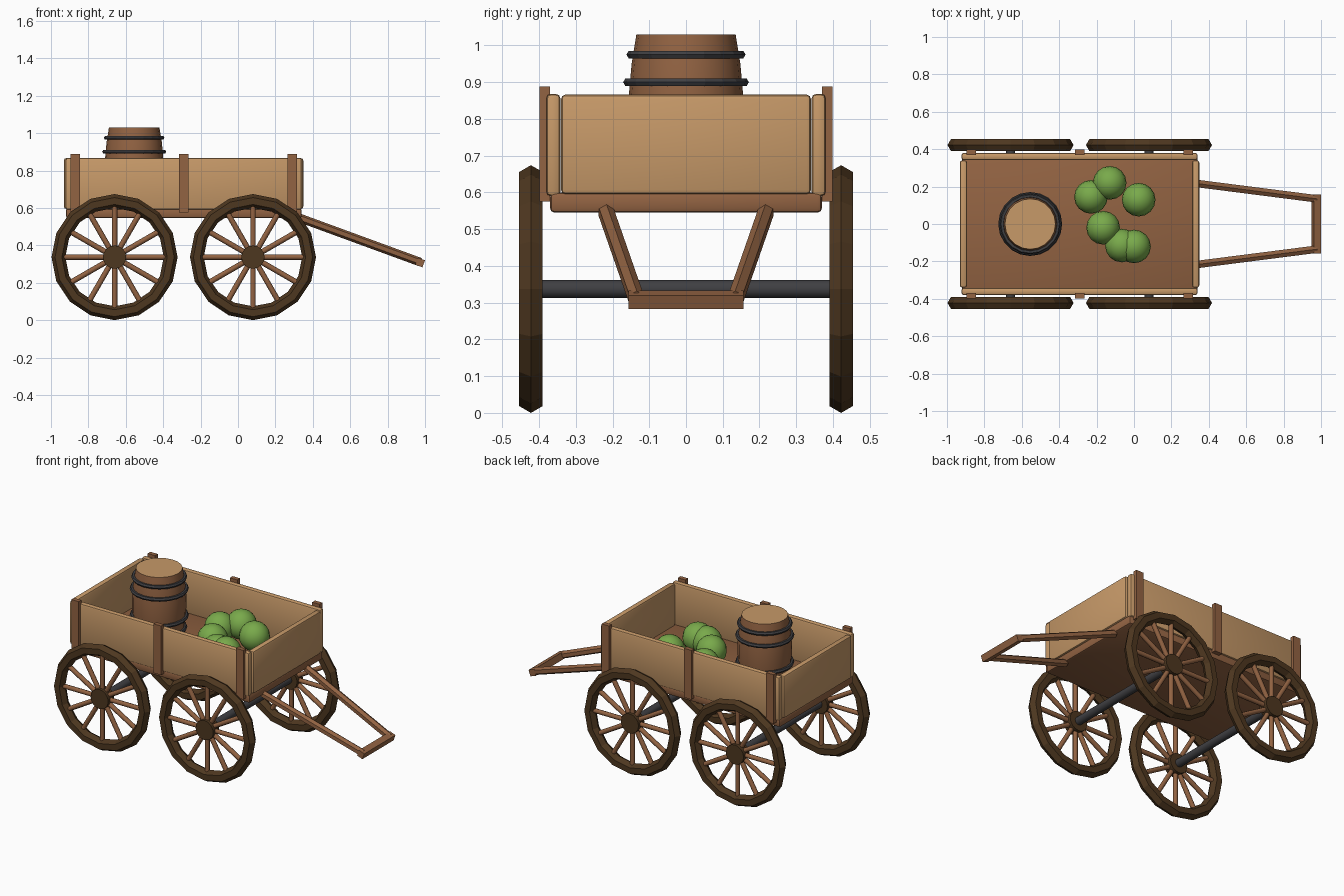
import bpy, bmesh, math
from mathutils import Vector, Matrix

cube = bpy.data.objects.get("Cube")
if cube:
    bpy.data.objects.remove(cube, do_unlink=True)


def material(name, color):
    m = bpy.data.materials.new(name)
    m.use_nodes = True
    m.diffuse_color = (*color, 1)
    m.node_tree.nodes["Principled BSDF"].inputs["Base Color"].default_value = (*color, 1)
    return m


TAN = material("light wood", (0.57, 0.32, 0.14))
BROWN = material("red brown wood", (0.29, 0.125, 0.055))
DARK = material("dark wood", (0.075, 0.038, 0.014))
IRON = material("dark iron", (0.05, 0.05, 0.055))
GREEN = material("green", (0.19, 0.40, 0.07))


def finish(name, bm, mats, smooth=None):
    bmesh.ops.recalc_face_normals(bm, faces=bm.faces)
    me = bpy.data.meshes.new(name)
    bm.to_mesh(me)
    bm.free()
    ob = bpy.data.objects.new(name, me)
    bpy.context.collection.objects.link(ob)
    for m in mats:
        me.materials.append(m)
    if smooth:
        bpy.ops.object.select_all(action='DESELECT')
        ob.select_set(True)
        bpy.context.view_layer.objects.active = ob
        bpy.ops.object.shade_smooth_by_angle(angle=math.radians(smooth))
    return ob


def box(name, lo, hi, mat, bevel=0.0, segments=2):
    lo, hi = Vector(lo), Vector(hi)
    bm = bmesh.new()
    bmesh.ops.create_cube(bm, size=1, matrix=Matrix.Translation((lo + hi) / 2)
                          @ Matrix.Diagonal((*(hi - lo), 1)))
    if bevel:
        bmesh.ops.bevel(bm, geom=bm.edges[:], offset=bevel, segments=segments,
                        profile=0.5, affect='EDGES')
    return finish(name, bm, [mat], 35 if bevel else None)


def add_rod(bm, a, b, radius, sides):
    a, b = Vector(a), Vector(b)
    rot = (b - a).to_track_quat('Z', 'Y').to_matrix().to_4x4()
    bmesh.ops.create_cone(bm, cap_ends=True, segments=sides, radius1=radius, radius2=radius,
                          depth=(b - a).length, matrix=Matrix.Translation((a + b) / 2) @ rot)


def rod(name, a, b, radius, sides, mat, smooth=None):
    bm = bmesh.new()
    add_rod(bm, a, b, radius, sides)
    return finish(name, bm, [mat], smooth)


def ring(name, center, major, minor, sides, section, mat, axis='Z', smooth=None):
    bm = bmesh.new()
    rows = []
    for i in range(sides):
        a = math.tau * i / sides
        row = []
        for j in range(section):
            t = math.tau * j / section
            r = major + minor * math.cos(t)
            p = Vector((r * math.cos(a), r * math.sin(a), minor * math.sin(t)))
            if axis == 'Y':
                p = Vector((p.x, p.z, p.y))
            row.append(bm.verts.new(p + Vector(center)))
        rows.append(row)
    for i in range(sides):
        p, q = rows[i], rows[(i + 1) % sides]
        for j in range(section):
            k = (j + 1) % section
            bm.faces.new((p[j], q[j], q[k], p[k]))
    return finish(name, bm, [mat], smooth)


# Wagon bed: floor, side boards, end boards
box("floor", (-0.92, -0.37, 0.545), (0.34, 0.37, 0.6), BROWN, 0.012)
for side, s in (("left", 1), ("right", -1)):
    y0, y1 = sorted((s * 0.342, s * 0.38))
    box(side + "_side_board", (-0.922, y0, 0.59), (0.34, y1, 0.868), TAN, 0.012)
    # Upright posts on the outside
    y0, y1 = sorted((s * 0.37, s * 0.398))
    for i, x in enumerate((-0.87, -0.29, 0.29)):
        box(f"{side}_post_{i + 1}", (x - 0.026, y0, 0.575), (x + 0.026, y1, 0.888), BROWN)
for name, x in (("rear_end_board", -0.912), ("front_end_board", 0.33)):
    box(name, (x - 0.019, -0.34, 0.595), (x + 0.019, 0.34, 0.866), TAN, 0.012)

# Axles and wheels
AXLE_Z = 0.337
for end, x in (("rear", -0.66), ("front", 0.08)):
    rod(end + "_axle", (x, -0.41, AXLE_Z), (x, 0.41, AXLE_Z), 0.025, 16, IRON, 40)
    for side, s in (("left", 1), ("right", -1)):
        y = s * 0.422
        tag = f"{end}_{side}_"
        ring(tag + "wheel_rim", (x, y, AXLE_Z), 0.3, 0.037, 16, 6, DARK, 'Y')
        rod(tag + "wheel_hub", (x, y - 0.03, AXLE_Z), (x, y + 0.03, AXLE_Z), 0.062, 16, DARK, 35)
        bm = bmesh.new()
        for i in range(12):
            a = math.tau * i / 12
            d = Vector((math.cos(a), 0, math.sin(a)))
            c = Vector((x, y, AXLE_Z))
            add_rod(bm, c + d * 0.04, c + d * 0.285, 0.0145, 8)
        finish(tag + "wheel_spokes", bm, [BROWN], 50)

# Pull handle
for side, s in (("left", 1), ("right", -1)):
    rod(side + "_handle_shaft", (0.325, s * 0.218, 0.548), (0.975, s * 0.135, 0.31),
        0.023, 6, BROWN)
grip = box("handle_grip", (-0.02, -0.157, -0.02), (0.02, 0.157, 0.02), BROWN)
grip.location = (0.974, 0, 0.308)
grip.rotation_euler = (0, math.radians(20), 0)

# Barrel: bulged body with a light lid
BX, SIDES = -0.555, 20
profile = [(0.135, 0.6), (0.148, 0.68), (0.156, 0.77), (0.156, 0.86), (0.148, 0.95), (0.135, 1.03)]
bm = bmesh.new()
loops = [[bm.verts.new((BX + r * math.cos(math.tau * i / SIDES),
                        r * math.sin(math.tau * i / SIDES), z)) for i in range(SIDES)]
         for r, z in profile]
for p, q in zip(loops, loops[1:]):
    for i in range(SIDES):
        k = (i + 1) % SIDES
        bm.faces.new((p[i], p[k], q[k], q[i]))
bm.faces.new(loops[0][::-1])
bm.faces.new(loops[-1]).material_index = 1
finish("barrel", bm, [BROWN, TAN], 35)
for i, (z, r) in enumerate(((0.655, 0.15), (0.73, 0.159), (0.9, 0.159), (0.975, 0.15))):
    ring(f"barrel_hoop_{i + 1}", (BX, 0, z), r, 0.012, SIDES, 6, IRON)

# Round green produce
spots = [(-0.23, 0.145, 0.685), (-0.13, 0.22, 0.7), (0.025, 0.13, 0.7),
         (-0.165, -0.02, 0.69), (-0.065, -0.115, 0.685), (0.0, -0.12, 0.69)]
for i, p in enumerate(spots):
    bm = bmesh.new()
    bmesh.ops.create_uvsphere(bm, u_segments=16, v_segments=10, radius=0.09,
                              matrix=Matrix.Translation(p))
    finish(f"melon_{i + 1}", bm, [GREEN], 40)
